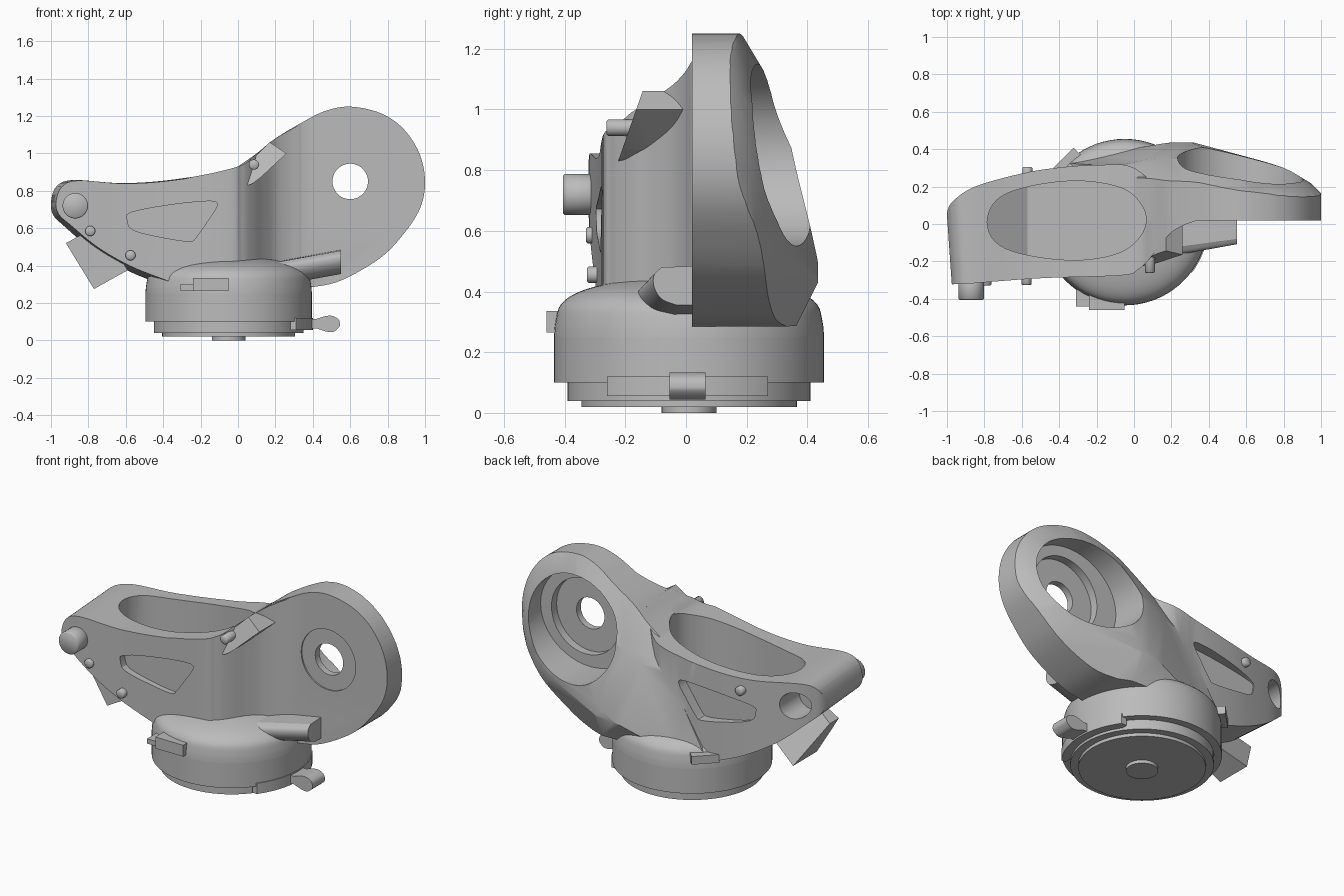
import bpy, bmesh, math
from mathutils import Vector, Matrix

cube = bpy.data.objects.get("Cube")
if cube:
    bpy.data.objects.remove(cube)

grey = bpy.data.materials.new("plain_grey")
grey.use_nodes = True
grey.diffuse_color = (0.5, 0.5, 0.5, 1)
grey.node_tree.nodes["Principled BSDF"].inputs["Base Color"].default_value = (0.5, 0.5, 0.5, 1)


def finish(name, bm):
    bmesh.ops.recalc_face_normals(bm, faces=bm.faces[:])
    mesh = bpy.data.meshes.new(name)
    bm.to_mesh(mesh)
    bm.free()
    mesh.materials.append(grey)
    ob = bpy.data.objects.new(name, mesh)
    bpy.context.collection.objects.link(ob)
    return ob


def activate(ob):
    bpy.ops.object.select_all(action='DESELECT')
    ob.select_set(True)
    bpy.context.view_layer.objects.active = ob


def smooth(ob, angle=30):
    activate(ob)
    bpy.ops.object.shade_smooth_by_angle(angle=math.radians(angle))


def boolean(ob, tool, operation='DIFFERENCE'):
    activate(ob)
    mod = ob.modifiers.new("cut", 'BOOLEAN')
    mod.object, mod.operation, mod.solver = tool, operation, 'EXACT'
    bpy.ops.object.modifier_apply(modifier=mod.name)
    bpy.data.objects.remove(tool)


def curve(pts, steps=6, closed=False):
    """Smooth path through the points."""
    p = [Vector(q) for q in pts]
    n = len(p)
    out = []
    for i in range(n if closed else n - 1):
        pick = (lambda k: p[k % n]) if closed else (lambda k: p[max(0, min(n - 1, k))])
        a, b, c, d = (pick(i + k) for k in (-1, 0, 1, 2))
        for s in range(steps):
            t = s / steps
            out.append(0.5 * (2 * b + (c - a) * t + (2 * a - 5 * b + 4 * c - d) * t * t
                              + (3 * b - a - 3 * c + d) * t ** 3))
    return out if closed else out + [p[-1]]


def prism(name, pts, axis, lo, hi, planes=(), warp=None):
    """Extrude an outline along an axis, then trim it by (point, outward normal) planes."""
    place = {'X': lambda u, v, w: (w, u, v), 'Y': lambda u, v, w: (u, w, v),
             'Z': lambda u, v, w: (u, v, w)}[axis]
    bm = bmesh.new()
    rings = [[bm.verts.new(place(u, v, w)) for u, v in pts] for w in (lo, hi)]
    for ring in rings:
        bm.faces.new(ring)
    n = len(pts)
    for i in range(n):
        j = (i + 1) % n
        bm.faces.new((rings[0][i], rings[0][j], rings[1][j], rings[1][i]))
    for co, no in planes:
        bmesh.ops.bisect_plane(bm, geom=bm.verts[:] + bm.edges[:] + bm.faces[:],
                               plane_co=co, plane_no=no, clear_outer=True)
        bmesh.ops.holes_fill(bm, edges=[e for e in bm.edges if e.is_boundary], sides=0)
    if warp:
        for v in bm.verts:
            warp(v.co)
    return finish(name, bm)


def disc(x, z, r, stretch=1.0, n=48):
    turns = [2 * math.pi * i / n for i in range(n)]
    return [(x + r * stretch * math.cos(t), z + r * math.sin(t)) for t in turns]


def box(name, centre, size, turn=0):
    bm = bmesh.new()
    bmesh.ops.create_cube(bm, size=1, matrix=Matrix.Translation(centre)
                          @ Matrix.Rotation(math.radians(turn), 4, 'Z')
                          @ Matrix.Diagonal((*size, 1)))
    return finish(name, bm)


# Round base with domed top
bm = bmesh.new()
profile = [(0, 0), (.09, 0), (.09, .02), (.355, .02), (.355, .04), (.4, .04), (.4, .1),
           (.445, .1), (.445, .25)] + curve([(.445, .251), (.44, .3), (.422, .358), (.36, .4),
                                             (.25, .43), (.1, .453), (0, .456)], 4)
verts = [bm.verts.new((r, 0, z)) for r, z in profile]
edges = [bm.edges.new(pair) for pair in zip(verts, verts[1:])]
bmesh.ops.spin(bm, geom=verts + edges, cent=(0, 0, 0), axis=(0, 0, 1),
               angle=2 * math.pi, steps=72)
bmesh.ops.remove_doubles(bm, verts=bm.verts[:], dist=0.0005)
bmesh.ops.translate(bm, verts=bm.verts[:], vec=(-.05, .01, 0))
smooth(finish("round_base", bm))


# Left arm: side outline, drafted towards the front, crossed with a plan outline
def draft(co):
    if co.x < -.3:
        f = 1 + .1 * (co.y - .06)
        co.x = -.3 + (co.x + .3) * f
        co.z = .8 + (co.z - .8) * f


arm_side = (curve([(-.375, .3), (-.58, .38), (-.765, .485), (-.92, .61), (-.985, .67), (-1, .74),
                   (-.965, .825), (-.87, .857), (-.6, .84), (-.3, .865), (0, .93), (.1, 1.0),
                   (.2, 1.08), (.36, 1.17)]) + [(.36, .3)])
arm_plan = (curve([(.36, .03), (.33, .016), (.27, -.005), (.2, -.045), (.14, -.11), (.08, -.19),
                   (.02, -.245), (-.07, -.275), (-.5, -.29), (-.87, -.318)]) + [(-1.03, -.325)]
            + curve([(-1, .06), (-.97, .12), (-.85, .2), (-.6, .27), (-.4, .302), (-.2, .315),
                     (0, .3), (.2, .12), (.35, .045)]))
body = prism("main_body", arm_side, 'Y', -.6, .6, warp=draft)
boolean(body, prism("plan", arm_plan, 'Z', .1, 1.5), 'INTERSECT')

# Right lobe: outline trimmed by a rounded blend from the tilted rim to the flank
lobe_side = curve([(0, .93), (.1, 1.0), (.2, 1.08), (.35, 1.17), (.47, 1.228), (.6, 1.25),
                   (.76, 1.216), (.883, 1.133), (.97, 1.0), (1, .85), (.975, .71), (.89, .575),
                   (.76, .44), (.55, .32), (.4, .285)]) + [(-.37, .3)]
rim, flank = Vector((.673, .2, .28)), Vector((.469, -.24, .18))
trims = [((0, .435, 0), (0, 1, 0)), ((0, .37, .3), (0, 1, -.5)),
         ((.6, .345, .7), (.25, 1, .08)), ((.6, .326, .77), (.23, 1, .18))]
for i in range(9):
    t = i / 8
    height, gx, gz = rim.lerp(flank, t)
    trims.append(((0, height - .11 * t * (1 - t), 0), (gx, 1, gz)))
for angle in range(-50, 121, 10):
    c, s = math.cos(math.radians(angle)), math.sin(math.radians(angle))
    drop = .07 - .05 * max(0, s)
    for slope, inset, depth in ((1, 0, drop), (.6, drop / .75, .012)):
        x, z = .6 + (.4 - inset) * c, .85 + (.4 - inset) * s
        y = rim[0] - rim[1] * x - rim[2] * z - depth
        trims.append(((x, y, z), (slope * c, 1, slope * s)))
boolean(body, prism("lobe", lobe_side, 'Y', .02, .7, trims), 'UNION')


# Slanted lug at the bend and clamp block under the arm
def lean(co):
    if co.y < 0:
        co.y += .35 * (co.z - .84)


lug = prism("upper_lug", curve([(.02, .845), (.025, .9), (.06, .95)], 4)
            + [(.17, 1.06), (.26, 1.0)] + curve([(.12, .87), (.07, .835), (.035, .83)], 4),
            'Y', -.22, .035, warp=lean)
boolean(body, lug, 'UNION')
clamp = prism("clamp_block", [(-.92, .52), (-.77, .275), (-.59, .375), (-.74, .62)], 'Y',
              -.17, .3, [((-.77, .06, .275), (0, 1, .58))])
boolean(body, clamp, 'UNION')

# Oval well in the arm, with a ramp at its left end
well = curve([(-.785, .01), (-.75, .11), (-.65, .175), (-.45, .22), (-.25, .228), (-.06, .19),
              (.035, .11), (.065, .02), (.03, -.07), (-.07, -.15), (-.25, -.19), (-.45, -.185),
              (-.65, -.145), (-.75, -.085)], 4, True)
boolean(body, prism("well", well, 'Z', .48, 1.4, [((-.57, 0, .48), (-.14, 0, -.21))]))

# Lobe opening, stepped bore and front ring
for x, r, stretch, lo, hi in ((.568, .3, 1.12, .12, .8), (.6, .23, 1, .07, .2),
                              (.6, .095, 1, -.1, .2), (.6, .185, 1, -.1, .028)):
    boolean(body, prism("bore", disc(x, .85, r, stretch), 'Y', lo, hi))

# Triangular recesses on both arm faces, and the pivot hole at the back
triangle = curve([(-.592, .645), (-.57, .685), (-.36, .725), (-.15, .745), (-.112, .72),
                  (-.165, .635), (-.225, .55), (-.26, .53), (-.4, .55), (-.56, .59)], 3, True)
boolean(body, prism("recess", triangle, 'Y', -.5, -.25))
boolean(body, prism("recess", [(u - .06, v) for u, v in triangle], 'Y', .25, .5))
boolean(body, prism("pivot_hole", disc(-.87, .72, .08), 'Y', .03, .5))
smooth(body, 28)

# Pivot knob and screws
for name, x, z, r, lo, hi in (("pivot_knob", -.87, .72, .068, -.405, -.28),
                              ("lower_screw", -.79, .585, .027, -.33, -.25),
                              ("bottom_screw", -.575, .455, .027, -.327, -.25),
                              ("lug_screw", .085, .94, .027, -.262, -.1),
                              ("back_screw", -.57, .77, .027, .22, .305)):
    knob = prism(name, disc(x, z, r, n=32), 'Y', lo, hi)
    activate(knob)
    bevel = knob.modifiers.new("edge", 'BEVEL')
    bevel.width, bevel.limit_method = .006, 'ANGLE'
    bpy.ops.object.modifier_apply(modifier=bevel.name)
    smooth(knob, 50)
prism("well_disc", disc(-.37, .01, .095), 'Z', .47, .485)


# Tapered horn along the lobe's lower front
def flare(co):
    if co.x < .3:
        co.y *= 1.65
        co.z -= .07


horn = prism("lower_horn", [(.05, .355)] + curve([(-.03, .355), (-.08, .375), (-.105, .415),
             (-.105, .455), (-.08, .48)]) + [(.05, .485)], 'X', .16, .55, warp=flare)
smooth(horn)

# Base lever and its curved plate
plate = box("lever_plate", (.345, .005, .088), (.13, .53, .065))
boolean(plate, prism("plate_round", disc(-.05, .01, .45, n=72), 'Z', 0, .2), 'INTERSECT')
smooth(plate)
lever = prism("base_lever", [(.35, .065)] + curve([(.42, .065), (.47, .048), (.51, .046),
              (.54, .07), (.545, .09), (.535, .115), (.5, .132), (.46, .128), (.42, .115)], 4)
              + [(.35, .115)], 'Y', -.055, .065)
smooth(lever, 40)

# Latches on the dome
box("front_latch", (-.145, -.41, .3), (.19, .1, .07))
box("front_latch_tongue", (-.27, -.395, .283), (.08, .09, .03))
box("back_latch", (-.345, .315, .32), (.16, .1, .05), 45)
